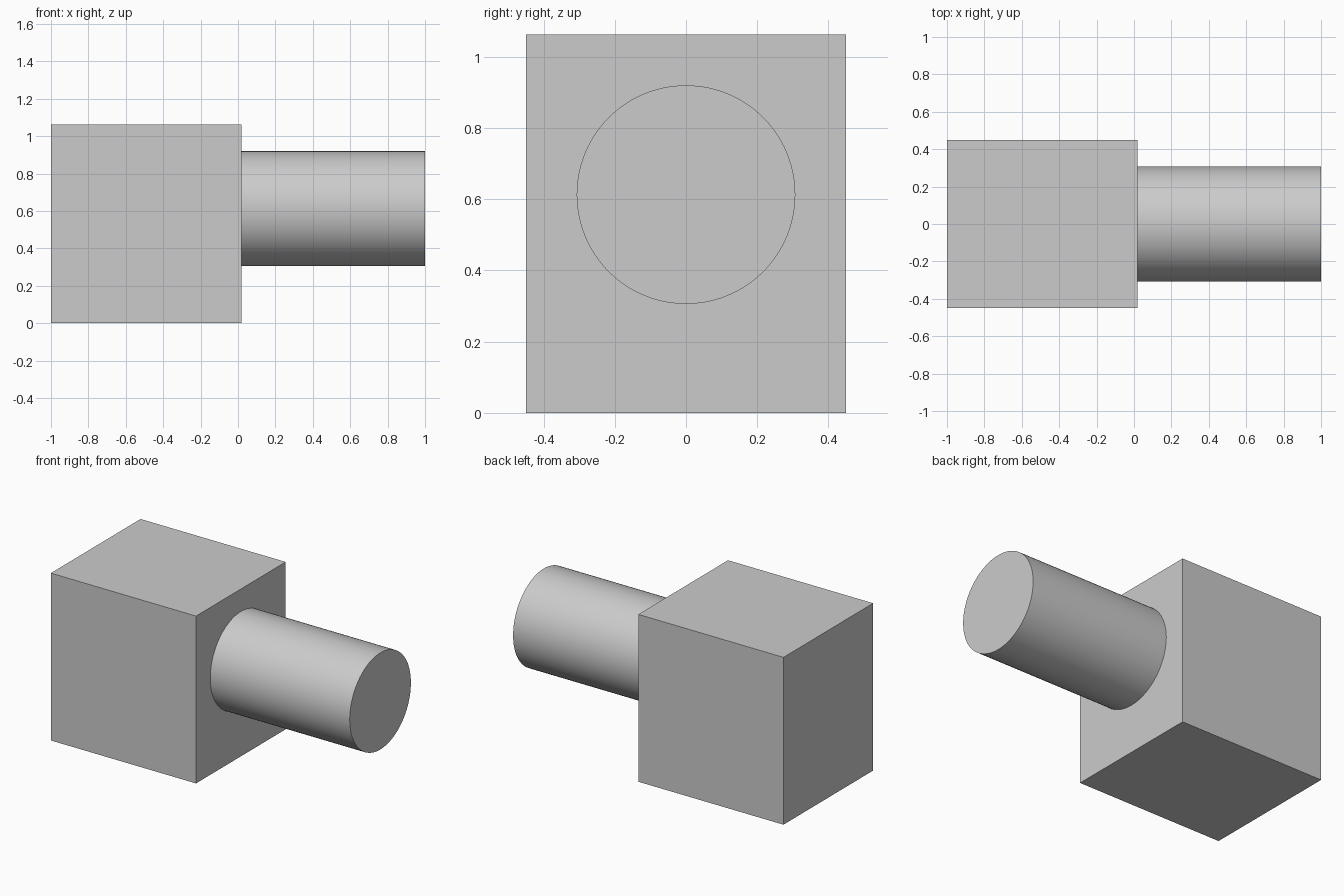
import bpy
from math import pi

cube = bpy.data.objects.get("Cube")
if cube:
    bpy.data.objects.remove(cube, do_unlink=True)

# Single plain grey
grey = bpy.data.materials.new("plain grey")
grey.use_nodes = True
colour = (0.6, 0.6, 0.6, 1)
grey.diffuse_color = colour
grey.node_tree.nodes["Principled BSDF"].inputs["Base Color"].default_value = colour

LEFT, JOINT, RIGHT = -1.0, 0.02, 1.0
DEPTH, HEIGHT = 0.9, 1.063
RADIUS, AXIS_Z = 0.307, 0.613
SINK = 0.01


def finish(name):
    obj = bpy.context.object
    obj.name = name
    obj.data.name = name
    obj.data.materials.append(grey)
    bpy.ops.object.transform_apply(location=False, rotation=True, scale=True)
    return obj


# Block body
bpy.ops.mesh.primitive_cube_add(size=1, location=((LEFT + JOINT) / 2, 0, HEIGHT / 2))
bpy.context.object.scale = (JOINT - LEFT, DEPTH, HEIGHT)
finish("block_body")

# Round shaft, seated slightly into the block
start = JOINT - SINK
bpy.ops.mesh.primitive_cylinder_add(
    vertices=96, radius=RADIUS, depth=RIGHT - start,
    location=((start + RIGHT) / 2, 0, AXIS_Z), rotation=(0, pi / 2, 0))
finish("round_shaft")
bpy.ops.object.shade_smooth_by_angle()
